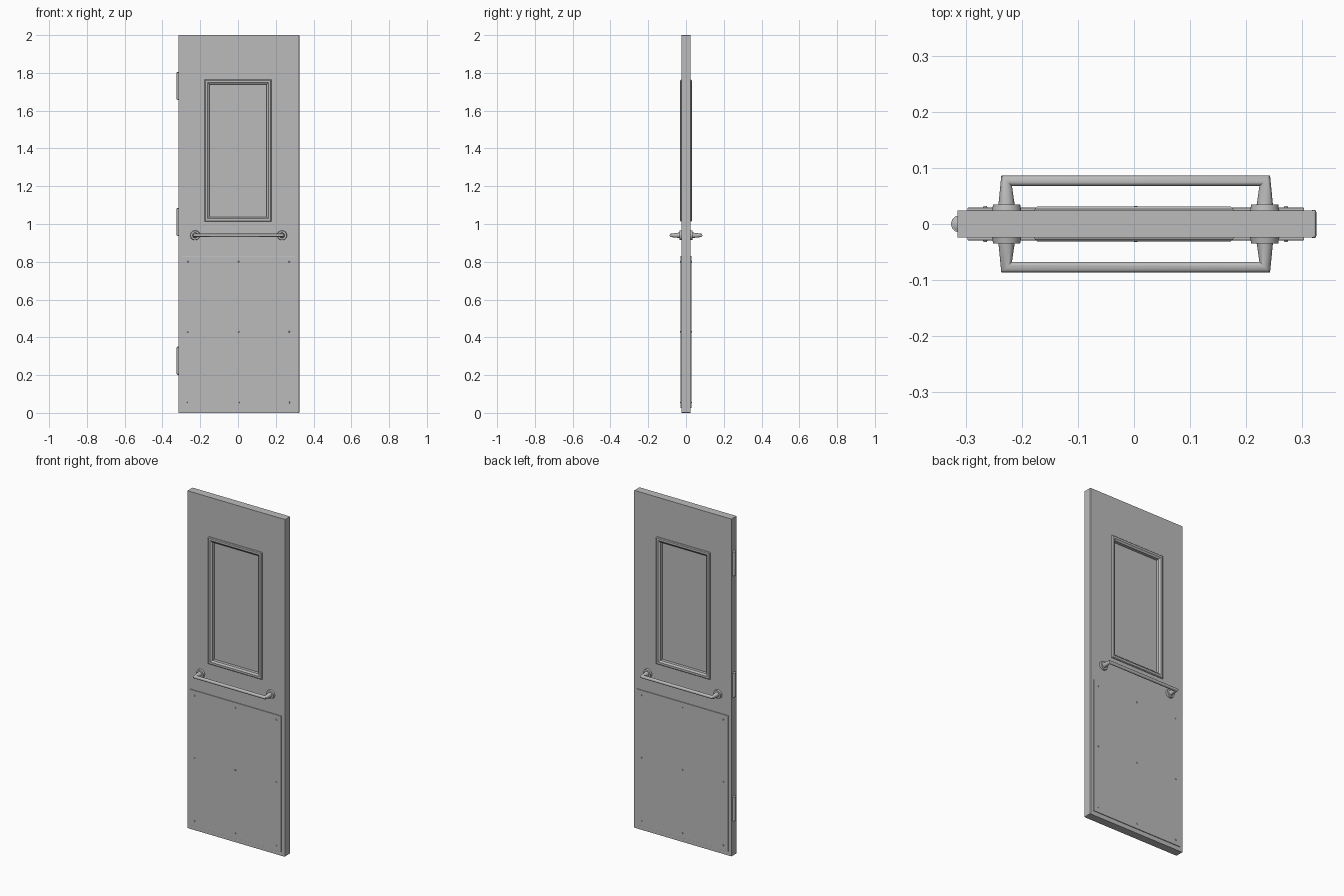
import bpy, bmesh, math
from mathutils import Matrix, Vector

if "Cube" in bpy.data.objects:
    bpy.data.objects.remove(bpy.data.objects["Cube"])

grey = bpy.data.materials.new("satin grey")
grey.use_nodes = True
grey.diffuse_color = (0.5, 0.5, 0.5, 1)
grey.node_tree.nodes["Principled BSDF"].inputs["Base Color"].default_value = (0.5, 0.5, 0.5, 1)

CX = 0.003      # middle of the slab between hinge edge and latch edge
FACE = 0.024    # half thickness of the slab


def finish(name, bm, bevel=0.0, smooth=False):
    bmesh.ops.recalc_face_normals(bm, faces=bm.faces)
    mesh = bpy.data.meshes.new(name)
    bm.to_mesh(mesh)
    bm.free()
    mesh.materials.append(grey)
    obj = bpy.data.objects.new(name, mesh)
    bpy.context.collection.objects.link(obj)
    if bevel:
        mod = obj.modifiers.new("soft edges", 'BEVEL')
        mod.width, mod.segments = bevel, 2
    if smooth:
        bpy.ops.object.select_all(action='DESELECT')
        obj.select_set(True)
        bpy.context.view_layer.objects.active = obj
        bpy.ops.object.shade_smooth_by_angle(angle=math.radians(35))
    return obj


def box(name, x, y, z, bevel=0.0):
    bm = bmesh.new()
    size = [b - a for a, b in (x, y, z)]
    mid = [(a + b) / 2 for a, b in (x, y, z)]
    bmesh.ops.create_cube(bm, size=1, matrix=Matrix.Translation(mid) @ Matrix.Diagonal((*size, 1)))
    return finish(name, bm, bevel)


def cylinder(name, a, b, r1, r2=None, sides=24):
    a, b = Vector(a), Vector(b)
    bm = bmesh.new()
    turn = (b - a).to_track_quat('Z', 'Y').to_matrix().to_4x4()
    bmesh.ops.create_cone(bm, cap_ends=True, segments=sides, radius1=r1,
                          radius2=r1 if r2 is None else r2, depth=(b - a).length,
                          matrix=Matrix.Translation((a + b) / 2) @ turn)
    return finish(name, bm, smooth=True)


def loft(bm, rings, closed=False):
    loops = [[bm.verts.new(p) for p in ring] for ring in rings]
    n = len(loops[0])
    for i in range(len(loops) if closed else len(loops) - 1):
        a, b = loops[i], loops[(i + 1) % len(loops)]
        for j in range(n):
            bm.faces.new((a[j], a[(j + 1) % n], b[(j + 1) % n], b[j]))
    if not closed:
        bm.faces.new(loops[0])
        bm.faces.new(loops[-1])


# Slab: rails and stiles around the window opening
LEFT, RIGHT = -0.315, 0.319
Z1, Z2, HALF = 1.012, 1.766, 0.172
thick = (-FACE, FACE)
box("bottom_rail", (LEFT, RIGHT), thick, (0, Z1))
box("top_rail", (LEFT, RIGHT), thick, (Z2, 2))
box("hinge_stile", (LEFT, -HALF), thick, (Z1, Z2))
box("latch_stile", (HALF, RIGHT), thick, (Z1, Z2))
box("latch_edge_guard", (0.314, 0.325), (-0.025, 0.025), (0, 2), 0.004)

# Window: moulded ring through the slab, and the pane
profile = [(0, -0.027), (0.004, -0.031), (0.016, -0.031), (0.026, -0.024), (0.026, 0.024),
           (0.016, 0.031), (0.004, 0.031), (0, 0.027)]
rings = []
for inset, y in profile:
    w, lo, hi = 0.177 - inset, 1.012 + inset, 1.764 - inset
    rings.append([(-w, y, lo), (w, y, lo), (w, y, hi), (-w, y, hi)])
bm = bmesh.new()
loft(bm, rings, closed=True)
finish("window_frame", bm)
box("window_pane", (-0.158, 0.158), (-0.006, 0.006), (1.03, 1.75))

# Parts found on both faces: kick plate, screws and pull bar
HX, HZ, SIDES = 0.23, 0.94, 20
for side, s in (("front", -1), ("back", 1)):
    box(side + "_kick_plate", (CX - 0.3, CX + 0.3), sorted((s * FACE, s * 0.029)), (0.025, 0.83), 0.001)
    for x in (-0.268, 0, 0.268):
        for z in (0.055, 0.43, 0.8):
            cylinder(side + "_screw", (x + CX, s * 0.027, z), (x + CX, s * 0.032, z), 0.005, 0.003, 10)
    for x in (-HX, HX):
        cylinder(side + "_bar_rose", (x + CX, s * FACE, HZ), (x + CX, s * 0.035, HZ), 0.026, 0.024, 32)
    # Tapered legs and a straight grip joined by mitred corners
    rings = []
    for x, y, r, slope in ((-HX, 0.03, 0.015, 0), (-HX, 0.077, 0.0095, -s),
                           (HX, 0.077, 0.0095, s), (HX, 0.03, 0.015, 0)):
        ring = []
        for i in range(SIDES):
            t = i * math.tau / SIDES
            u = r * math.cos(t) * (1 if x < 0 else -1)
            ring.append((x + CX + u, s * y + slope * u, HZ + r * math.sin(t)))
        rings.append(ring)
    bm = bmesh.new()
    loft(bm, rings)
    finish(side + "_pull_bar", bm, smooth=True)

# Hinge knuckles with rounded-off pin tips
for z in (0.205, 0.94, 1.66):
    cylinder("hinge_knuckle", (-0.311, 0, z), (-0.311, 0, z + 0.142), 0.015)
    for a, b in ((z, z - 0.004), (z + 0.142, z + 0.146)):
        cylinder("hinge_pin_tip", (-0.311, 0, a), (-0.311, 0, b), 0.013, 0.007)
